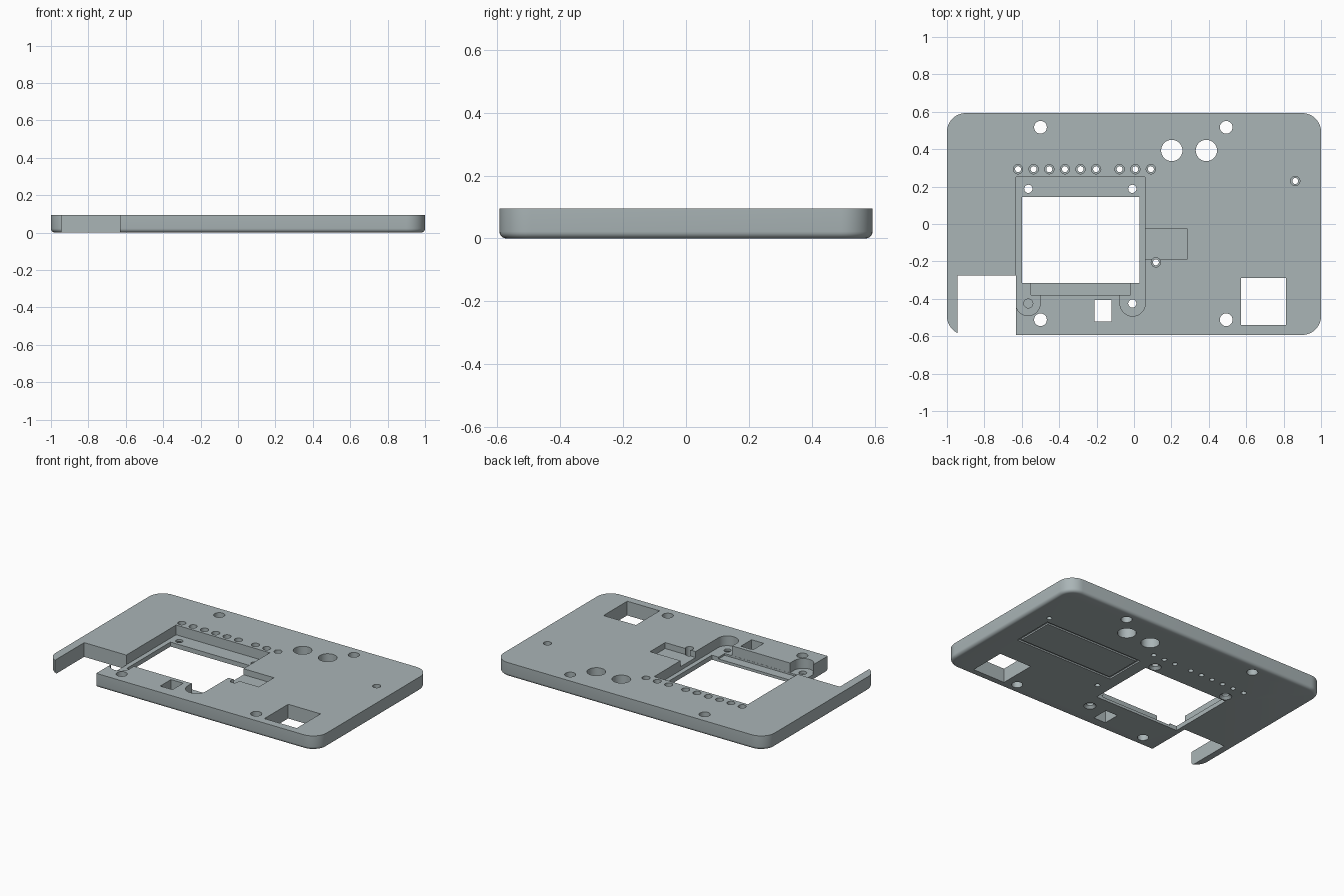
import bpy
import bmesh
from math import cos, sin, pi, radians

old = bpy.data.objects.get("Cube")
if old:
    bpy.data.objects.remove(old, do_unlink=True)

grey = bpy.data.materials.new("blue_grey_plastic")
grey.use_nodes = True
colour = (0.40, 0.46, 0.47, 1)
grey.diffuse_color = colour
grey.node_tree.nodes["Principled BSDF"].inputs["Base Color"].default_value = colour

HX, HY, H = 1.0, 0.593, 0.095
CORNER, FILLET = 0.1, 0.022


def arc(cx, cy, r, a0, a1, n):
    return [(cx + r * cos(radians(a0 + (a1 - a0) * i / n)),
             cy + r * sin(radians(a0 + (a1 - a0) * i / n))) for i in range(n + 1)]


def circle(cx, cy, r, n=32):
    return arc(cx, cy, r, 0, 360, n)[:-1]


def rect(x0, x1, y0, y1):
    return [(x0, y0), (x1, y0), (x1, y1), (x0, y1)]


def rounded(inset):
    r, pts = CORNER - inset, []
    for sx, sy, a in ((1, 1, 0), (-1, 1, 90), (-1, -1, 180), (1, -1, 270)):
        pts += arc(sx * (HX - CORNER), sy * (HY - CORNER), r, a, a + 90, 10)
    return pts


def loft(name, layers):
    """Solid through stacked outlines, each given as (points, z)."""
    bm = bmesh.new()
    rings = [[bm.verts.new((x, y, z)) for x, y in pts] for pts, z in layers]
    for a, b in zip(rings, rings[1:]):
        for i in range(len(a)):
            j = (i + 1) % len(a)
            bm.faces.new((a[i], a[j], b[j], b[i]))
    bm.faces.new(rings[0][::-1])
    bm.faces.new(rings[-1])
    bmesh.ops.recalc_face_normals(bm, faces=bm.faces)
    mesh = bpy.data.meshes.new(name)
    bm.to_mesh(mesh)
    bm.free()
    mesh.materials.append(grey)
    ob = bpy.data.objects.new(name, mesh)
    bpy.context.collection.objects.link(ob)
    return ob


def subtract(target, cutter):
    cutter.hide_render = True
    mod = target.modifiers.new("cut", 'BOOLEAN')
    mod.operation, mod.solver, mod.object = 'DIFFERENCE', 'EXACT', cutter
    bpy.context.view_layer.objects.active = target
    bpy.ops.object.modifier_apply(modifier=mod.name)
    bpy.data.objects.remove(cutter, do_unlink=True)


def cut(pts, z0=-0.1, z1=0.2):
    subtract(plate, loft("cutter", [(pts, z0), (pts, z1)]))


# Cover plate with rounded corners and a filleted lower rim
steps = 5
layers = [(rounded(FILLET * (1 - sin(pi / 2 * i / steps))),
           FILLET * (1 - cos(pi / 2 * i / steps))) for i in range(steps + 1)]
plate = loft("cover_plate", layers + [(rounded(0), H)])

# Display pocket with two rounded legs
FLOOR = 0.03
cut([(0.06, 0.25), (-0.632, 0.25)]
    + arc(-0.567, -0.425, 0.065, 180, 360, 20)
    + [(-0.502, -0.38), (-0.075, -0.38)]
    + arc(-0.0075, -0.425, 0.0675, 180, 360, 20), FLOOR)
# Connector step, display window and side pocket
cut(rect(-0.55, -0.02, -0.379, -0.3), 0.018)
cut(rect(-0.6, 0.03, -0.315, 0.145))
cut(rect(0.05, 0.285, -0.187, -0.028), 0.055)

# Edge slot and rectangular openings
cut(rect(-0.943, -0.631, -0.8, -0.275))
cut(rect(-0.21, -0.12, -0.52, -0.407))
cut(rect(0.573, 0.812, -0.54, -0.29))

# Mounting holes and large round openings
for x in (-0.5, 0.493):
    for y in (-0.512, 0.517):
        cut(circle(x, y, 0.034))
for x in (0.202, 0.387):
    cut(circle(x, 0.393, 0.057))

# Indicator holes: wide bore above, narrow bore below
row = [-0.62 + 0.0835 * i for i in range(6)] + [-0.077, 0.007, 0.09]
for x, y in [(x, 0.293) for x in row] + [(0.862, 0.23), (0.117, -0.205)]:
    cut(circle(x, y, 0.025, 24), 0.03)
    cut(circle(x, y, 0.016, 24))

# Display screw holes, countersunk below, and one blind hole
for x, y in ((-0.565, 0.188), (-0.009, 0.188), (-0.009, -0.425)):
    cut(circle(x, y, 0.022, 24))
    subtract(plate, loft("cutter", [(circle(x, y, 0.046, 24), -0.008),
                                    (circle(x, y, 0.022, 24), 0.016)]))
cut(circle(-0.565, -0.425, 0.024, 24), 0.012)

# Rectangular groove on the underside
frame = loft("cutter", [(rect(0.108, 0.84, -0.097, 0.187), -0.05),
                        (rect(0.108, 0.84, -0.097, 0.187), 0.01)])
inner = rect(0.126, 0.822, -0.079, 0.169)
subtract(frame, loft("cutter_core", [(inner, -0.1), (inner, 0.1)]))
subtract(plate, frame)

bpy.ops.object.select_all(action='DESELECT')
plate.select_set(True)
bpy.context.view_layer.objects.active = plate
bpy.ops.object.shade_smooth_by_angle(angle=radians(30))
